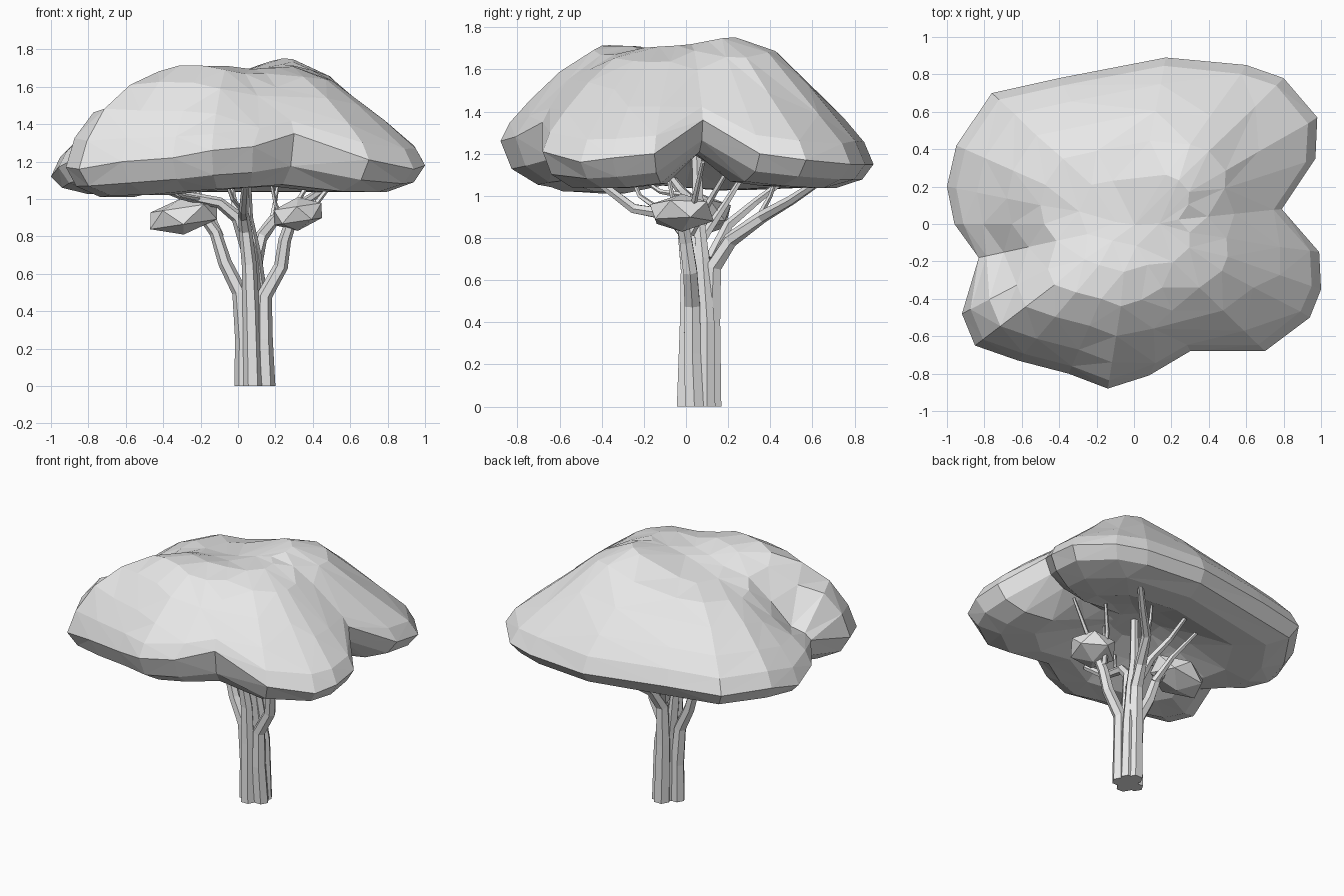
import bpy
import bmesh
from math import exp, tau, cos, sin
from mathutils import Vector

cube = bpy.data.objects.get("Cube")
if cube:
    bpy.data.objects.remove(cube, do_unlink=True)

# One plain grey for the whole tree
grey = bpy.data.materials.new("plain grey")
grey.use_nodes = True
grey.diffuse_color = (0.8, 0.8, 0.8, 1)
grey.node_tree.nodes["Principled BSDF"].inputs["Base Color"].default_value = (0.8, 0.8, 0.8, 1)


def finish(name, bm):
    """Turn a bmesh into a flat shaded object."""
    bmesh.ops.recalc_face_normals(bm, faces=bm.faces[:])
    mesh = bpy.data.meshes.new(name)
    bm.to_mesh(mesh)
    bm.free()
    mesh.materials.append(grey)
    obj = bpy.data.objects.new(name, mesh)
    bpy.context.collection.objects.link(obj)
    return obj


def bridge(bm, a, b):
    """Join two closed rings of vertices with quads."""
    for k in range(len(a)):
        n = (k + 1) % len(a)
        bm.faces.new((a[k], a[n], b[n], b[k]))


def tube(name, start_radius, end_radius, *points, sides=6):
    """Tapered faceted limb along a path."""
    bm = bmesh.new()
    path = [Vector(p) for p in points]
    last = len(path) - 1
    rings = []
    for i, p in enumerate(path):
        along = (path[min(i + 1, last)] - path[max(i - 1, 0)]).normalized()
        if p.z == 0:
            along = Vector((0, 0, 1))
        side = Vector((0, 1, 0)).cross(along)
        if side.length < 0.3:
            side = Vector((1, 0, 0)).cross(along)
        side.normalize()
        up = along.cross(side)
        radius = start_radius + (end_radius - start_radius) * i / last
        rings.append([bm.verts.new(p + radius * (cos(tau * k / sides) * side + sin(tau * k / sides) * up))
                      for k in range(sides)])
    for a, b in zip(rings, rings[1:]):
        bridge(bm, a, b)
    bm.faces.new(rings[0])
    bm.faces.new(rings[-1])
    return finish(name, bm)


# Canopy plan outline: x, y, height of the widest edge, height of the underside lip
outline = [
    (0.79, 0.08, 1.36, 1.2), (0.97, 0.35, 1.2, 1.06), (0.98, 0.57, 1.17, 1.04),
    (0.8, 0.78, 1.15, 1.03), (0.6, 0.85, 1.15, 1.03), (0.17, 0.89, 1.15, 1.03),
    (-0.4, 0.78, 1.17, 1.03), (-0.76, 0.7, 1.17, 1.03), (-0.95, 0.42, 1.17, 1.02),
    (-1, 0.2, 1.12, 1.02), (-0.96, 0, 1.17, 1.03), (-0.83, -0.18, 1.24, 1.04),
    (-0.92, -0.48, 1.17, 1), (-0.85, -0.65, 1.16, 1.01), (-0.62, -0.73, 1.2, 1.01),
    (-0.35, -0.8, 1.22, 1.03), (-0.14, -0.88, 1.26, 1.04), (0.08, -0.81, 1.28, 1.05),
    (0.3, -0.68, 1.35, 1.06), (0.7, -0.68, 1.21, 1.03), (0.94, -0.5, 1.16, 1.03),
    (1, -0.35, 1.18, 1.03), (0.99, -0.15, 1.2, 1.05),
]

# Swells and hollows on the crown: x, y, height, spread
swells = [(-0.28, -0.44, 0.29, 0.16), (0.3, 0.34, 0.28, 0.16), (0.4, -0.3, 0.2, 0.16),
          (-0.45, 0.35, 0.14, 0.16), (-0.8, -0.46, 0.26, 0.08), (-0.72, -0.2, -0.28, 0.03)]

# Underside rings: scale of the outline, drop to the lip, rise to the ceiling
underside = [(0.15, 1, 1), (0.36, 1, 0.6), (0.6, 1, 0.06), (0.8, 0.94, 0), (0.94, 0.6, 0), (1, 0, 0)]
ceiling = 1.2


def crown_height(x, y):
    return 1.48 + sum(h * exp(-((x - a) ** 2 + (y - b) ** 2) / w) for a, b, h, w in swells)


# Canopy: rings of the outline, hollow below and domed above
bm = bmesh.new()
rings = []
for s, drop, rise in underside:
    ring = []
    for x, y, rim, low in outline:
        z = rim + (low - rim) * drop
        ring.append(bm.verts.new((x * s, y * s, z + (ceiling - z) * rise)))
    rings.append(ring)
for s in (0.95, 0.84, 0.68, 0.5, 0.3, 0.14):
    ring = []
    for x, y, rim, low in outline:
        dome = (1 - s ** 2.4) ** 0.6
        ring.append(bm.verts.new((x * s, y * s, rim + (crown_height(x * s, y * s) - rim) * dome)))
    rings.append(ring)
for a, b in zip(rings, rings[1:]):
    bridge(bm, a, b)
for ring, z in ((rings[0], ceiling), (rings[-1], crown_height(0, 0))):
    pole = bm.verts.new((0, 0, z))
    for a, b in zip(ring, ring[1:] + ring[:1]):
        bm.faces.new((a, b, pole))
bmesh.ops.triangulate(bm, faces=bm.faces[:])
canopy = finish("canopy", bm)
facets = canopy.modifiers.new("facets", 'DECIMATE')
facets.ratio = 0.75


# Small leaf clumps under the canopy
def clump(name, centre, size, turn):
    bm = bmesh.new()
    bmesh.ops.create_icosphere(bm, subdivisions=1, radius=1)
    for v in bm.verts:
        c, s = cos(turn), sin(turn)
        x, y = v.co.x * c - v.co.y * s, v.co.x * s + v.co.y * c
        z = v.co.z * size[2] + 0.15 * x * size[0]
        v.co = Vector((x * size[0], y * size[1], z)) + Vector(centre)
    return finish(name, bm)


clump("right_leaf_clump", (-0.29, 0.07, 0.91), (0.21, 0.16, 0.1), 0.3)
clump("left_leaf_clump", (0.32, -0.02, 0.92), (0.15, 0.17, 0.09), 0.9)

# Trunk: a bundle of stems that part and spread
tube("right_stem", 0.05, 0.028, (0.03, 0.05, 0), (0.03, 0.05, 0.25), (0.01, 0.05, 0.5),
     (-0.07, 0.06, 0.66), (-0.12, 0.07, 0.82), (-0.2, 0.07, 0.93))
tube("left_stem", 0.05, 0.03, (0.15, 0.04, 0), (0.14, 0.03, 0.25), (0.14, 0.03, 0.48),
     (0.23, 0.02, 0.64), (0.25, 0, 0.78), (0.29, -0.02, 0.9))
tube("front_stem", 0.05, 0.02, (0.08, 0, 0), (0.07, 0.01, 0.4), (0.06, 0.01, 0.65),
     (0.04, -0.01, 0.83), (0.03, -0.08, 0.91), (0.03, -0.25, 0.94), (0.04, -0.42, 1.07))
tube("back_stem", 0.055, 0.018, (0.1, 0.12, 0), (0.09, 0.12, 0.4), (0.09, 0.13, 0.66),
     (0.12, 0.21, 0.79), (0.2, 0.36, 0.9), (0.35, 0.5, 0.98), (0.5, 0.65, 1.08))
tube("middle_stem", 0.055, 0.018, (0.08, 0.06, 0), (0.08, 0.06, 0.45), (0.06, 0.05, 0.72),
     (0, 0.04, 0.9), (-0.1, 0.02, 0.98), (-0.3, -0.02, 1.02), (-0.52, -0.08, 1.1))
tube("inner_stem", 0.045, 0.025, (0.14, 0.1, 0), (0.13, 0.1, 0.4), (0.09, 0.08, 0.7),
     (0.05, 0.06, 0.9), (0.04, 0.05, 1.2))

# Branches and twigs reaching into the canopy
tube("back_branch", 0.032, 0.012, (0.08, 0.12, 0.7), (0.03, 0.2, 0.86), (-0.02, 0.33, 0.97),
     (-0.04, 0.5, 1.1), sides=5)
tube("back_right_branch", 0.025, 0.01, (-0.1, 0.08, 0.8), (-0.16, 0.18, 0.95),
     (-0.28, 0.3, 1.14), sides=5)
tube("left_branch", 0.02, 0.01, (0.3, 0, 0.88), (0.42, 0.04, 0.98), (0.56, 0.08, 1.16), sides=5)
tube("left_back_branch", 0.02, 0.01, (0.26, 0.02, 0.82), (0.32, 0.12, 0.99),
     (0.42, 0.22, 1.16), sides=5)
tube("left_front_twig", 0.015, 0.008, (0.27, -0.02, 0.85), (0.2, -0.06, 0.97),
     (0.16, -0.1, 1.18), sides=5)
tube("front_right_twig", 0.015, 0.008, (0.03, -0.12, 0.93), (-0.03, -0.22, 1),
     (-0.08, -0.28, 1.14), sides=5)
tube("right_front_twig", 0.015, 0.008, (-0.2, 0, 1), (-0.3, -0.12, 1.02),
     (-0.42, -0.24, 1.1), sides=5)
tube("back_left_twig", 0.015, 0.008, (0.18, 0.34, 0.89), (0.2, 0.4, 1), (0.22, 0.44, 1.12), sides=5)
